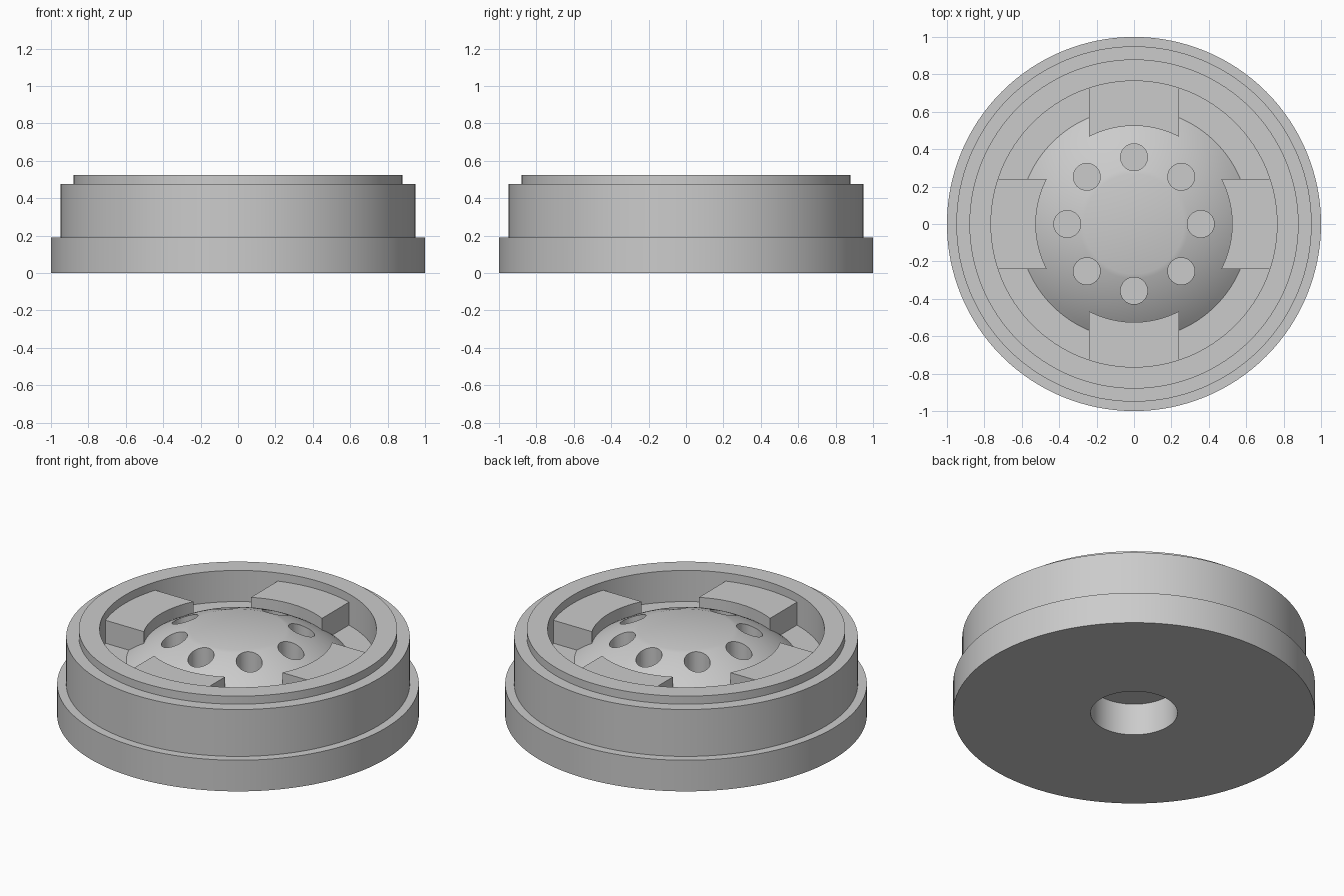
import bpy, bmesh
from math import sin, cos, pi, sqrt, asin, radians
from mathutils import Matrix, Vector

if "Cube" in bpy.data.objects:
    bpy.data.objects.remove(bpy.data.objects["Cube"])

grey = bpy.data.materials.new("plain grey")
grey.use_nodes = True
color = (0.6, 0.6, 0.6, 1)
grey.diffuse_color = color
grey.node_tree.nodes["Principled BSDF"].inputs["Base Color"].default_value = color

FLOOR, TAB_TOP, TOP = 0.335, 0.475, 0.525
DOME_R, DOME_Z = 0.96, -0.4      # sphere radius and centre height
PLATE = 0.195                    # depth of the bores


def finish(name, bm):
    bmesh.ops.recalc_face_normals(bm, faces=bm.faces)
    mesh = bpy.data.meshes.new(name)
    bm.to_mesh(mesh)
    bm.free()
    obj = bpy.data.objects.new(name, mesh)
    bpy.context.collection.objects.link(obj)
    mesh.materials.append(grey)
    return obj


def smooth(obj):
    bpy.ops.object.select_all(action='DESELECT')
    obj.select_set(True)
    bpy.context.view_layer.objects.active = obj
    bpy.ops.object.shade_smooth_by_angle(angle=radians(25))


def lathe(name, profile, steps=128):
    bm = bmesh.new()
    verts = [bm.verts.new((r, 0, z)) for r, z in profile]
    edges = [bm.edges.new(pair) for pair in zip(verts, verts[1:])]
    bmesh.ops.spin(bm, geom=verts + edges, cent=(0, 0, 0), axis=(0, 0, 1),
                   angle=2 * pi, steps=steps)
    bmesh.ops.remove_doubles(bm, verts=bm.verts, dist=1e-4)
    return finish(name, bm)


# Housing: stepped rim, recess, flattened dome and a blind bore underneath
def dome_height(r):
    return DOME_Z + sqrt(DOME_R ** 2 - r ** 2)


flat_r = sqrt(DOME_R ** 2 - (TOP - 0.003 - DOME_Z) ** 2)
foot_r = sqrt(DOME_R ** 2 - (FLOOR - DOME_Z) ** 2)
rings = 14
dome = [(r, dome_height(r)) for r in
        (foot_r + (flat_r - foot_r) * i / rings for i in range(rings + 1))]
housing = lathe("housing", [
    (0, PLATE), (0.24, PLATE), (0.24, 0), (1, 0), (1, 0.19), (0.95, 0.19),
    (0.95, 0.476), (0.88, 0.476), (0.88, TOP), (0.765, TOP), (0.765, FLOOR),
    *dome, (0, TOP - 0.003)])

# Eight vertical holes through the dome
bm = bmesh.new()
for i in range(8):
    a = i * pi / 4
    spot = Vector((0.357 * cos(a), 0.357 * sin(a), (PLATE + 0.7) / 2))
    bmesh.ops.create_cone(bm, cap_ends=True, segments=40, radius1=0.072,
                          radius2=0.072, depth=0.7 - PLATE,
                          matrix=Matrix.Translation(spot))
cutter = finish("hole_cutter", bm)
cutter.hide_render = True
bpy.context.view_layer.objects.active = housing
cut = housing.modifiers.new("holes", 'BOOLEAN')
cut.operation, cut.solver, cut.object = 'DIFFERENCE', 'EXACT', cutter
bpy.ops.object.modifier_apply(modifier=cut.name)
bpy.data.objects.remove(cutter)
smooth(housing)


# Four retaining tabs with curved ends, reaching into the rim wall
def arc(radius, half_width=0.24, steps=12):
    limit = asin(half_width / radius)
    return [(radius * cos(t), radius * sin(t)) for t in
            (limit * (2 * i / steps - 1) for i in range(steps + 1))]


for i, side in enumerate(("left", "back", "right", "front")):
    bm = bmesh.new()
    outline = arc(0.525) + arc(0.78)[::-1]
    face = bm.faces.new([bm.verts.new((x, y, FLOOR - 0.02)) for x, y in outline])
    top = bmesh.ops.extrude_face_region(bm, geom=[face])["geom"]
    bmesh.ops.translate(bm, vec=(0, 0, TAB_TOP - FLOOR + 0.02),
                        verts=[v for v in top if isinstance(v, bmesh.types.BMVert)])
    bm.transform(Matrix.Rotation(i * pi / 2, 4, 'Z'))
    smooth(finish(side + "_tab", bm))
